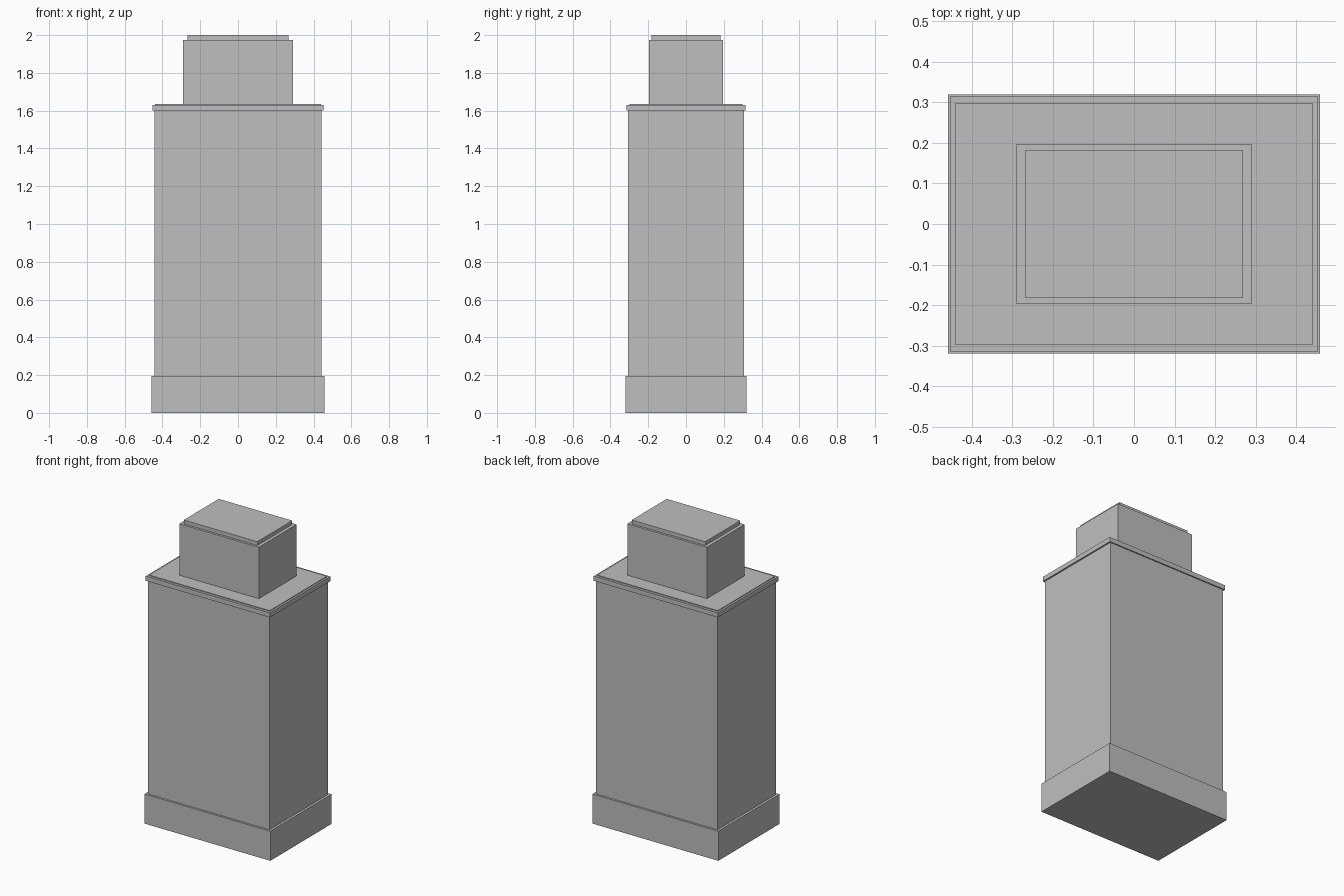
import bpy
import bmesh

cube = bpy.data.objects.get("Cube")
if cube:
    bpy.data.objects.remove(cube, do_unlink=True)

# Single plain grey
grey = bpy.data.materials.new("plain_grey")
grey.use_nodes = True
colour = (0.52, 0.52, 0.52, 1)
grey.diffuse_color = colour
grey.node_tree.nodes["Principled BSDF"].inputs["Base Color"].default_value = colour


def block(name, half_x, half_y, bottom, top):
    """Flat-sided box centred on the vertical axis."""
    bm = bmesh.new()
    bmesh.ops.create_cube(bm, size=2)
    for v in bm.verts:
        v.co.x *= half_x
        v.co.y *= half_y
        v.co.z = top if v.co.z > 0 else bottom
    mesh = bpy.data.meshes.new(name)
    bm.to_mesh(mesh)
    bm.free()
    mesh.materials.append(grey)
    obj = bpy.data.objects.new(name, mesh)
    bpy.context.collection.objects.link(obj)
    return obj


# Tower, from the ground up
block("base_plinth", 0.459, 0.319, 0, 0.195)
block("main_body", 0.443, 0.306, 0.195, 1.6)
block("cornice", 0.453, 0.314, 1.6, 1.631)
block("roof_plate", 0.44, 0.298, 1.631, 1.636)
block("upper_block", 0.29, 0.197, 1.636, 1.975)
block("top_cap", 0.268, 0.182, 1.975, 2.0)
